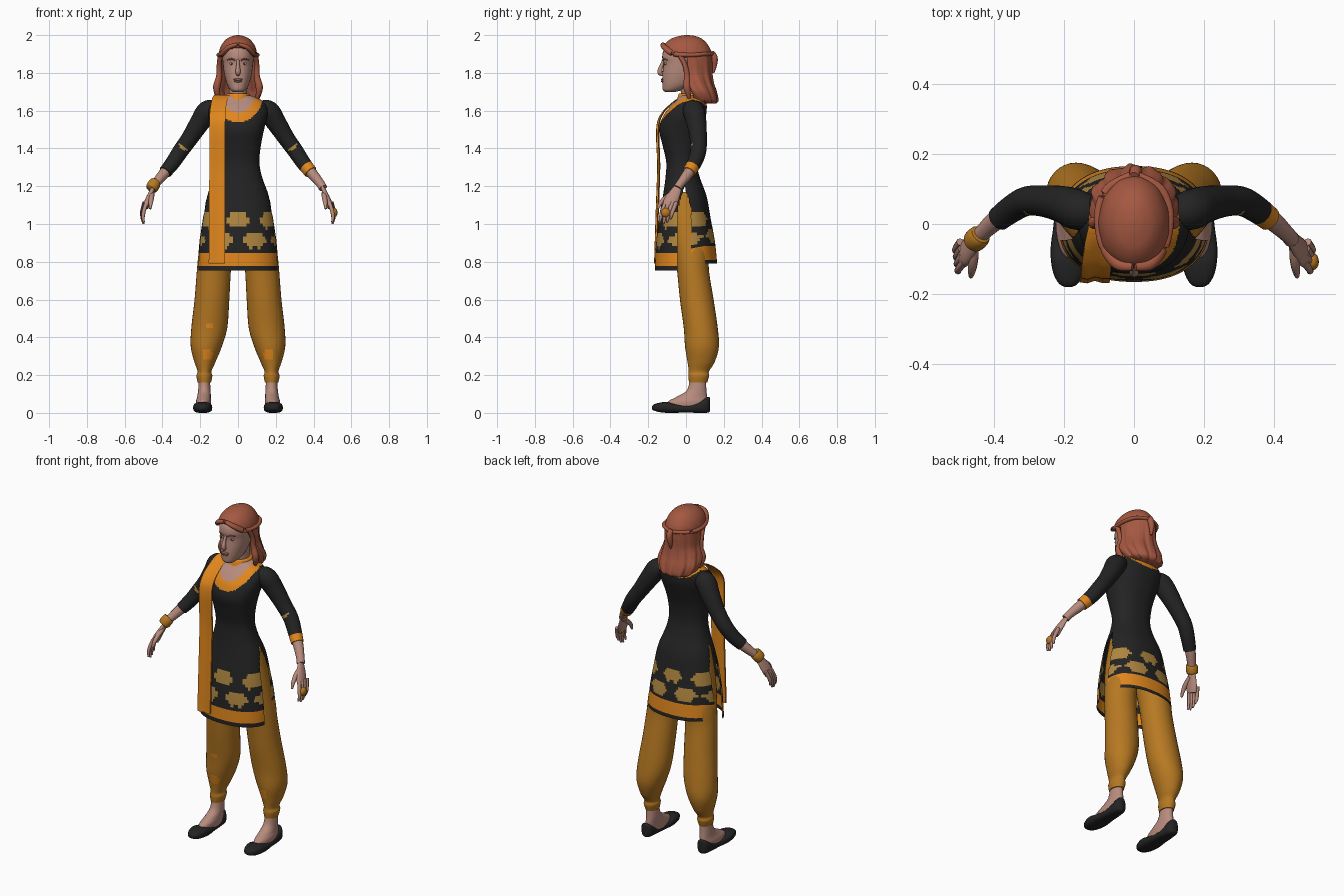
import bpy, bmesh, math
from mathutils import Vector

# ---------- colours ----------
COLOURS = {
    "black_cloth": (0.017, 0.017, 0.018), "orange_trim": (0.75, 0.24, 0.012),
    "mustard_cloth": (0.47, 0.19, 0.016), "tan_pattern": (0.43, 0.24, 0.05),
    "skin": (0.48, 0.26, 0.205), "hair_red": (0.376, 0.098, 0.053),
    "lip": (0.36, 0.15, 0.12), "eye_grey": (0.42, 0.38, 0.36), "dark_brown": (0.06, 0.03, 0.02)}
MATS = {}
for key, rgb in COLOURS.items():
    MATS[key] = bpy.data.materials.new(key)
    MATS[key].diffuse_color = (*rgb, 1)
NAMES = list(COLOURS)
BLACK, ORANGE, MUSTARD, TAN, SKIN, HAIR, LIP, EYE, DARK = range(9)


# ---------- helpers ----------
def smooth_rows(rows, sub):
    """Catmull-Rom interpolation of rows of numbers."""
    out = []
    for i in range(len(rows) - 1):
        a, b, c, d = (rows[max(i - 1, 0)], rows[i], rows[i + 1], rows[min(i + 2, len(rows) - 1)])
        for k in range(sub):
            t = k / sub
            out.append([0.5 * (2 * q + (r - p) * t + (2 * p - 5 * q + 4 * r - s) * t * t
                        + (3 * q - p - 3 * r + s) * t ** 3) for p, q, r, s in zip(a, b, c, d)])
    return out + [list(rows[-1])]


def skin_rings(name, rings, colour, drop=None, caps=(True, True)):
    """Skin closed rings; colour is an index or rule(centre, t)."""
    bm = bmesh.new()
    vs = [[bm.verts.new(p) for p in r] for r in rings]
    n, faces = len(vs[0]), []
    for i in range(len(vs) - 1):
        for j in range(n):
            k = (j + 1) % n
            faces.append((bm.faces.new((vs[i][j], vs[i][k], vs[i + 1][k], vs[i + 1][j])),
                          (i + 0.5) / (len(vs) - 1)))
    for flag, ring, t in ((caps[0], vs[0], 0), (caps[1], vs[-1], 1)):
        if flag:
            faces.append((bm.faces.new(ring), t))
    bmesh.ops.recalc_face_normals(bm, faces=bm.faces)
    doomed = []
    for f, t in faces:
        c = f.calc_center_median()
        f.material_index = colour(c, t) if callable(colour) else 0
        if drop and drop(c):
            doomed.append(f)
    bmesh.ops.delete(bm, geom=doomed, context='FACES')
    me = bpy.data.meshes.new(name)
    bm.to_mesh(me)
    bm.free()
    for key in (NAMES if callable(colour) else [NAMES[colour]]):
        me.materials.append(MATS[key])
    me.shade_smooth()
    me.set_sharp_from_angle(angle=math.radians(50))
    ob = bpy.data.objects.new(name, me)
    bpy.context.collection.objects.link(ob)
    return ob


def loft(name, rows, colour, n=32, sub=5, power=2.0, s=1, warp=None, **kw):
    """Stack of oval sections: rows of (z, centre x, half width, front y, back y)."""
    rings = []
    for z, cx, rx, yf, yb in smooth_rows(rows, sub):
        ring = []
        for j in range(n):
            a = 2 * math.pi * j / n
            c, d = math.cos(a), math.sin(a)
            x = math.copysign(abs(c) ** (2 / power), c) * rx
            y = (yf + yb) / 2 + math.copysign(abs(d) ** (2 / power), d) * (yb - yf) / 2
            p = Vector((s * (cx + x), y, z))
            ring.append(warp(p, a) if warp else p)
        rings.append(ring)
    return skin_rings(name, rings, colour, **kw)


def tube(name, pts, colour, n=14, sub=5, s=1, flat=1.0, **kw):
    """Round tube through (x, y, z, radius) points; flat squashes one axis."""
    path = smooth_rows(pts, sub)
    ps = [Vector((s * p[0], p[1], p[2])) for p in path]
    rings = []
    for i, p in enumerate(ps):
        d = (ps[min(i + 1, len(ps) - 1)] - ps[max(i - 1, 0)]).normalized()
        u = d.cross(Vector((0, 1, 0)) if abs(d.y) < 0.9 else Vector((1, 0, 0))).normalized()
        v = d.cross(u)
        rings.append([p + path[i][3] * (math.cos(2 * math.pi * j / n) * u * flat
                      + math.sin(2 * math.pi * j / n) * v) for j in range(n)])
    return skin_rings(name, rings, colour, **kw)


def ball(name, loc, size, colour):
    k = 8
    rows = [(loc[2] - size[2] * math.cos(math.pi * i / k), loc[0],
             size[0] * max(math.sin(math.pi * i / k), .02),
             loc[1] - size[1] * max(math.sin(math.pi * i / k), .02),
             loc[1] + size[1] * max(math.sin(math.pi * i / k), .02)) for i in range(k + 1)]
    return loft(name, rows, colour, n=16, sub=1)


def clamp(v):
    return max(0.0, min(1.0, v))


# ---------- tunic: hem band, flower patches, neckline and side slits ----------
def flower(x, z):
    for px, pz in ((0, 1.02), (.175, 1.02), (.088, .915), (.235, .915)):
        dx, dz = (abs(x) - px) / .06, (z - pz) / .043
        if math.hypot(dx, dz) < 1 + .1 * math.cos(6 * math.atan2(dz, dx)):
            return True
    return False


def tunic_colour(c, t):
    z = c.z - .03 * clamp(c.y / .1) * clamp((1.1 - c.z) / .2)
    if z > 1.5:
        drop = 1.0 if c.y < 0.03 else 0.5
        q = math.hypot(c.x / .09, (1.69 - z) / (.10 * drop))
        return SKIN if q < 1 and c.y < 0.03 else ORANGE if q < 1.5 else BLACK
    if .778 < z < .855:
        return ORANGE
    return TAN if flower(c.x, z) else BLACK


def hem_lift(p, a):
    p.z += .035 * clamp(p.y / .1) * clamp((1.0 - p.z) / .24)
    return p


loft("tunic", [(.755, 0, .215, -.165, .165), (.9, 0, .206, -.158, .152), (1.05, 0, .185, -.14, .127),
               (1.15, 0, .163, -.122, .108), (1.25, 0, .127, -.108, .072), (1.33, 0, .113, -.105, .055),
               (1.42, 0, .122, -.125, .062), (1.5, 0, .138, -.142, .085), (1.57, 0, .155, -.122, .105),
               (1.62, 0, .155, -.085, .11), (1.655, 0, .125, -.05, .105), (1.68, 0, .07, -.03, .09)],
     tunic_colour, n=136, sub=9, power=2.3, warp=hem_lift, caps=(False, True),
     drop=lambda c: c.z < 1.2 and abs(c.x) > .1 and abs(c.y + .008) < min(.035, (1.2 - c.z) * .3))


# ---------- trousers, ankles and shoes ----------
def trouser_colour(c, t):
    spot = abs(abs(c.x) - .16) < .022 and abs(c.z - .31) < .025
    spot |= math.hypot(c.x + .145, c.z - .46) < .018
    return ORANGE if c.y < .06 and spot else MUSTARD


LEG = [(1.17, .075, .07, -.08, .07), (1.0, .093, .09, -.085, .105), (.85, .118, .09, -.06, .12),
       (.75, .128, .09, -.047, .122), (.6, .138, .092, -.032, .146), (.45, .152, .095, -.012, .168),
       (.35, .168, .082, -.005, .174), (.27, .175, .056, .008, .152), (.22, .177, .037, .014, .122),
       (.195, .178, .042, .012, .122), (.16, .178, .035, .016, .112)]
FOOT = [(.19, .178, .028, .022, .105), (.12, .178, .033, .005, .108), (.085, .18, .036, -.05, .112),
        (.06, .183, .04, -.095, .113), (.03, .184, .038, -.1, .11)]
# shoe sections: y, half width, bottom z, top z
SHOE = [(-.18, .008, .02, .035), (-.17, .027, .012, .045), (-.14, .043, .004, .054), (-.1, .05, .0, .058),
        (-.06, .05, .0, .048), (0, .042, .002, .042), (.06, .038, .0, .055), (.105, .034, .0, .08),
        (.122, .022, .004, .084), (.127, .008, .01, .08)]
for side, s in (("left", 1), ("right", -1)):
    loft(side + "_trouser_leg", LEG, trouser_colour, sub=6, s=s)
    loft(side + "_foot", FOOT, SKIN, n=24, s=s)
    rings = []
    for y, w, lo, hi in smooth_rows(SHOE, 3):
        ring = []
        for j in range(20):
            a = 2 * math.pi * j / 20
            c, d = math.cos(a), math.sin(a)
            ring.append((s * (.187 + math.copysign(abs(c) ** .75, c) * w), y,
                         (lo + hi) / 2 + math.copysign(abs(d) ** .7, d) * (hi - lo) / 2))
        rings.append(ring)
    skin_rings(side + "_shoe", rings, BLACK)

    # ---------- sleeve, forearm and hand ----------
    def sleeve_colour(c, t, s=s):
        front = c.y < .075 - .35 * max(0, t - .5)
        if t > .9:
            return ORANGE if s > 0 else (TAN if front else BLACK)
        return TAN if .6 < t < .82 and front else BLACK

    tube(side + "_sleeve", [(.11, .03, 1.605, .045), (.16, .04, 1.597, .057), (.2, .055, 1.54, .053),
                            (.255, .065, 1.455, .045), (.305, .065, 1.385, .042), (.345, .045, 1.325, .039),
                            (.385, .015, 1.275, .035)], sleeve_colour, n=32, sub=8, s=s)
    tube(side + "_forearm", [(.34, .045, 1.33, .03), (.39, .013, 1.27, .029), (.435, -.028, 1.215, .023),
                             (.45, -.045, 1.19, .023)], SKIN, s=s)
    tube(side + "_palm", [(.445, -.04, 1.2, .02), (.46, -.057, 1.165, .03), (.478, -.08, 1.12, .038),
                          (.488, -.092, 1.09, .034)], SKIN, s=s, flat=.45)
    for k, name in enumerate(("index", "middle", "ring", "little")):
        y, ln = -.118 + .019 * k, (.095, .105, .098, .08)[k]
        tube(f"{side}_{name}_finger", [(.483 + .004 * k, y + .01, 1.115, .011), (.498 + .003 * k, y - .008, 1.07, .0105),
             (.503 + .002 * k, y - .016, 1.105 - ln * .75, .009), (.498 + .002 * k, y - .02, 1.105 - ln, .005)],
             SKIN, n=8, sub=3, s=s)
    tube(side + "_thumb", [(.455, -.065, 1.165, .013), (.458, -.105, 1.14, .014), (.462, -.135, 1.11, .011),
                           (.465, -.15, 1.08, .006)], SKIN, n=8, sub=3, s=s)

# ---------- jewellery ----------
tube("bracelet", [(-.437, -.03, 1.222, .028), (-.442, -.036, 1.214, .033), (-.455, -.048, 1.192, .033),
                  (-.46, -.053, 1.184, .028)], MUSTARD, n=20, sub=2)
ball("finger_ring", (.509, -.107, 1.06), (.018, .025, .025), MUSTARD)

# ---------- neck and head ----------
loft("neck", [(1.6, 0, .06, -.03, .1), (1.66, 0, .05, -.025, .085), (1.72, 0, .049, -.03, .08),
              (1.78, 0, .05, -.04, .08)], SKIN, n=24)
loft("head", [(1.698, 0, .022, -.108, -.06), (1.71, 0, .04, -.122, -.02), (1.735, 0, .056, -.125, .03),
              (1.765, 0, .066, -.126, .06), (1.8, 0, .074, -.124, .08), (1.85, 0, .08, -.12, .1),
              (1.885, 0, .082, -.126, .11), (1.925, 0, .077, -.116, .11), (1.96, 0, .055, -.08, .08),
              (1.98, 0, .02, -.03, .03)], SKIN, n=32, power=2.15)
tube("nose", [(0, -.118, 1.872, .007), (0, -.127, 1.845, .009), (0, -.138, 1.812, .013),
              (0, -.135, 1.797, .012), (0, -.12, 1.79, .008)], SKIN, n=12)
ball("upper_lip", (0, -.125, 1.765), (.025, .008, .006), LIP)
ball("lower_lip", (0, -.125, 1.756), (.021, .008, .006), LIP)
for side, s in (("left", 1), ("right", -1)):
    ball(side + "_eye", (s * .033, -.107, 1.848), (.014, .007, .007), EYE)
    ball(side + "_iris", (s * .033, -.112, 1.848), (.0055, .004, .0055), DARK)
    tube(side + "_eyebrow", [(.014, -.122, 1.866, .003), (.035, -.117, 1.874, .004), (.056, -.1, 1.868, .002)],
         HAIR, n=8, sub=3, s=s)


# ---------- hair: wavy shell opened around the face ----------
def strands(p, a):
    low = clamp((1.95 - p.z) / .2)
    k = 1 + low * (.03 * math.sin(11 * a + 9 * p.z) + .012 * math.sin(23 * a))
    return Vector((p.x * k, .02 + (p.y - .02) * k, p.z))


def face_opening(c):
    if c.z > 1.94 or c.z < 1.63:
        return False
    return c.y < -.13 + .14 * clamp((1.94 - c.z) / .07) + .03 * clamp((1.75 - c.z) / .08)


hair = loft("hair", [(1.638, 0, .075, .06, .155), (1.655, 0, .105, .0, .168), (1.7, 0, .125, -.04, .16),
                     (1.75, 0, .117, -.08, .145), (1.8, 0, .104, -.11, .138), (1.86, 0, .102, -.125, .138),
                     (1.91, 0, .1, -.132, .135), (1.95, 0, .086, -.115, .115), (1.98, 0, .06, -.08, .085),
                     (1.995, 0, .03, -.035, .05), (2.0, 0, .006, .0, .015)],
            HAIR, n=96, sub=6, warp=strands, drop=face_opening)
mod = hair.modifiers.new("thickness", 'SOLIDIFY')
mod.thickness, mod.offset = .012, -1
# swept-back locks meeting in a small tail
for side, s in (("left", 1), ("right", -1)):
    tube(side + "_swept_lock", [(.004, -.122, 1.952, .012), (.05, -.113, 1.935, .016), (.085, -.06, 1.9, .017),
                                (.1, .03, 1.895, .014), (.075, .1, 1.9, .013), (.01, .138, 1.9, .012)],
         HAIR, s=s, flat=.8)
    tube(side + "_front_lock", [(.092, -.035, 1.9, .014), (.1, -.005, 1.84, .013), (.1, .005, 1.78, .016),
                                (.113, .005, 1.72, .019), (.1, .02, 1.66, .008)], HAIR, s=s)
tube("hair_tail", [(0, .135, 1.91, .014), (.005, .15, 1.88, .018), (.0, .15, 1.84, .014), (0, .145, 1.8, .005)], HAIR)

# ---------- scarf: neck wrap and hanging end ----------
loft("scarf_collar", [(1.625, 0, .066, -.035, .1), (1.64, 0, .072, -.05, .108), (1.665, 0, .067, -.046, .102),
                      (1.688, 0, .06, -.038, .094), (1.692, 0, .05, -.028, .085)], ORANGE, n=32, sub=4)
# hanging strip sections: z, y, left x, right x
DRAPE = [(1.672, .03, -.115, -.045), (1.675, -.02, -.13, -.05), (1.64, -.075, -.142, -.06),
         (1.58, -.132, -.15, -.066), (1.5, -.155, -.152, -.068), (1.3, -.15, -.152, -.068),
         (1.05, -.158, -.153, -.068), (.79, -.166, -.155, -.07)]
skin_rings("scarf_drape", [[(x0 + (x1 - x0) * u, y - .004 * math.sin(9 * u) + dy, z + dy * .5)
                            for u, dy in ((0, 0), (.25, 0), (.5, 0), (.75, 0), (1, 0),
                                          (1, .01), (.75, .01), (.5, .01), (.25, .01), (0, .01))]
                           for z, y, x0, x1 in smooth_rows(DRAPE, 6)], ORANGE)
